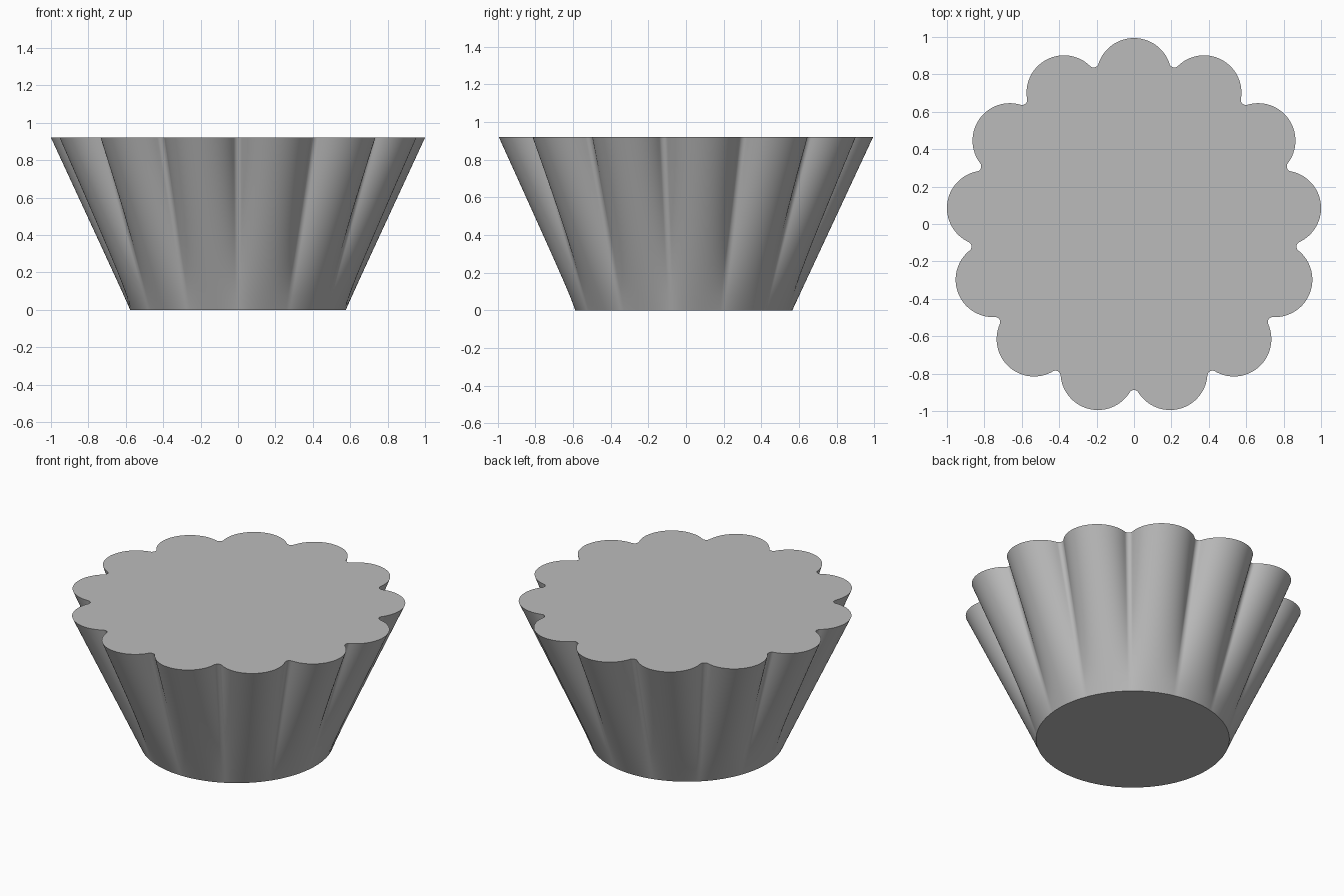
import bpy, bmesh, math
from mathutils import Vector

if "Cube" in bpy.data.objects:
    bpy.data.objects.remove(bpy.data.objects["Cube"], do_unlink=True)

LOBES = 13
LOBE_CENTRE, LOBE_R, FILLET_R = 0.806, 0.2, 0.027
BASE_R, HEIGHT, CENTRE_Y = 0.577, 0.92, -0.012
RINGS = 12
HALF = math.pi / LOBES


def half_lobe():
    """Points from lobe tip to valley bottom; the lobe points along +x."""
    valley = Vector((math.cos(HALF), math.sin(HALF)))
    lobe = Vector((LOBE_CENTRE, 0))
    offset = LOBE_CENTRE * math.sin(HALF)
    reach = LOBE_CENTRE * math.cos(HALF) + math.sqrt((LOBE_R + FILLET_R) ** 2 - offset ** 2)
    fillet = valley * reach
    touch = fillet - lobe
    sweep = math.atan2(touch.y, touch.x)
    pts = [lobe + LOBE_R * Vector((math.cos(sweep * i / 16), math.sin(sweep * i / 16)))
           for i in range(17)]
    # concave fillet from the tangent point to the valley bottom
    start, end = sweep + math.pi, HALF + math.pi
    for i in range(1, 7):
        a = start + (end - start) * i / 6
        pts.append(fillet + FILLET_R * Vector((math.cos(a), math.sin(a))))
    return pts


def rim_and_base():
    """Matching scalloped rim and round base, paired by arc length."""
    half = half_lobe()
    run = [0]
    for a, b in zip(half, half[1:]):
        run.append(run[-1] + (b - a).length)
    sector = [(Vector((p.x, -p.y)), -s / run[-1]) for p, s in zip(half, run)][:0:-1]
    sector = sector[1:] + [(p, s / run[-1]) for p, s in zip(half, run)]
    rim, base = [], []
    for k in range(LOBES):
        turn = math.pi / 2 + 2 * HALF * k
        c, s = math.cos(turn), math.sin(turn)
        for p, t in sector:
            rim.append(Vector((p.x * c - p.y * s, p.x * s + p.y * c, HEIGHT)))
            a = turn + t * HALF
            base.append(Vector((BASE_R * math.cos(a), BASE_R * math.sin(a), 0)))
    return rim, base


# Solid fluted body, ruled from the round base to the scalloped rim
rim, base = rim_and_base()
shift = Vector((0, CENTRE_Y, 0))
bm = bmesh.new()
rings = [[bm.verts.new(b.lerp(r, i / RINGS) + shift) for r, b in zip(rim, base)]
         for i in range(RINGS + 1)]
n = len(rim)
for low, high in zip(rings, rings[1:]):
    for j in range(n):
        k = (j + 1) % n
        bm.faces.new((low[j], low[k], high[k], high[j]))
bm.faces.new(rings[-1])
bm.faces.new(rings[0][::-1])
mesh = bpy.data.meshes.new("fluted_body")
bm.to_mesh(mesh)
bm.free()
body = bpy.data.objects.new("fluted_body", mesh)
bpy.context.collection.objects.link(body)

# Plain grey material
grey = bpy.data.materials.new("plain grey")
grey.use_nodes = True
colour = (0.5, 0.5, 0.5, 1)
grey.diffuse_color = colour
grey.node_tree.nodes["Principled BSDF"].inputs["Base Color"].default_value = colour
mesh.materials.append(grey)

bpy.context.view_layer.objects.active = body
body.select_set(True)
bpy.ops.object.shade_smooth_by_angle(angle=math.radians(30))
